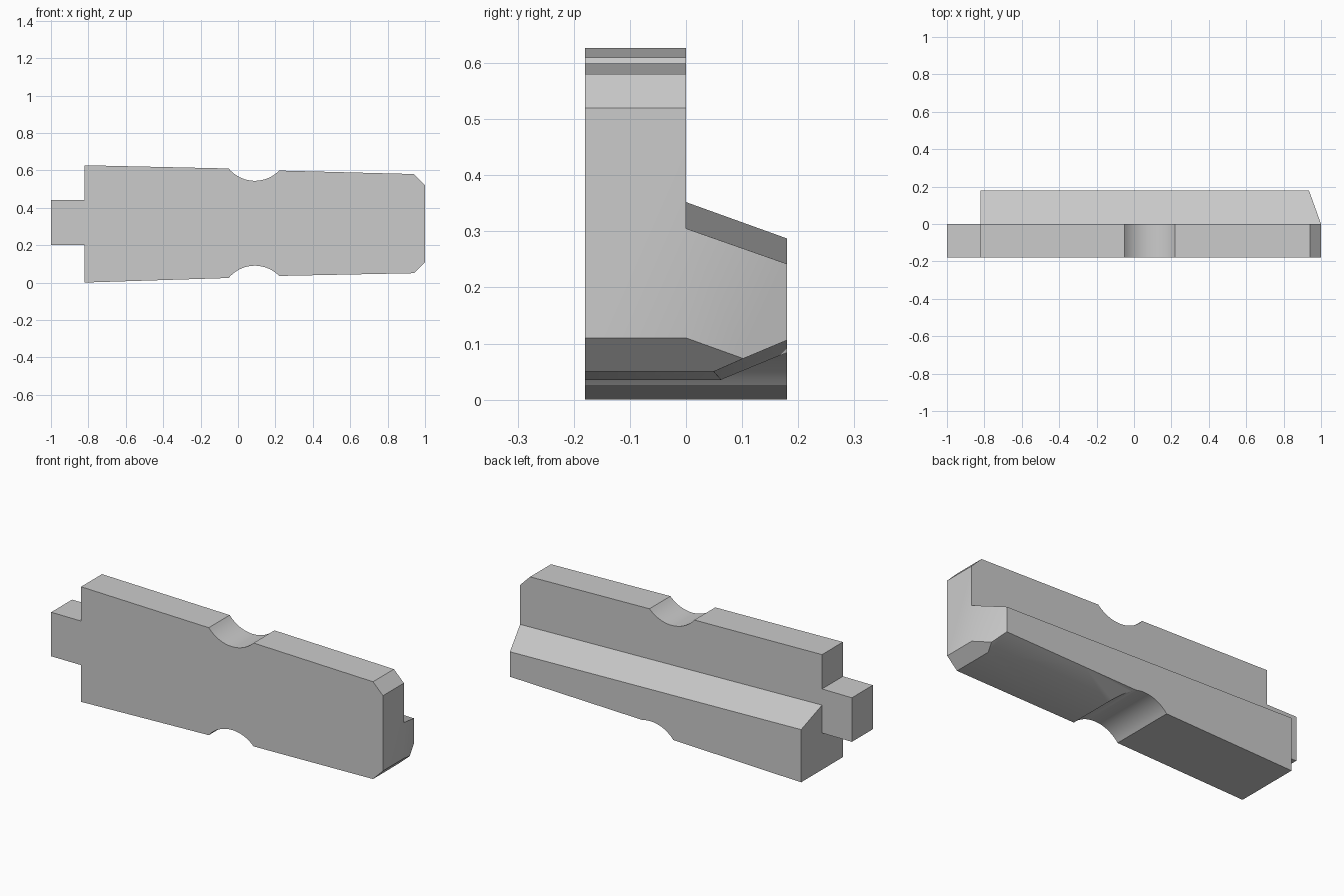
import bpy, bmesh, math

if "Cube" in bpy.data.objects:
    bpy.data.objects.remove(bpy.data.objects["Cube"], do_unlink=True)

HALF = 0.18          # half of the total depth
END_SLOPE = 0.36     # slant of the rear ledge end

grey = bpy.data.materials.new("plain_grey")
grey.use_nodes = True
colour = (0.6, 0.6, 0.6, 1)
grey.diffuse_color = colour
grey.node_tree.nodes["Principled BSDF"].inputs["Base Color"].default_value = colour


def add_object(name, bm):
    bmesh.ops.recalc_face_normals(bm, faces=bm.faces)
    mesh = bpy.data.meshes.new(name)
    bm.to_mesh(mesh)
    bm.free()
    mesh.materials.append(grey)
    obj = bpy.data.objects.new(name, mesh)
    bpy.context.collection.objects.link(obj)
    return obj


def extrude_profile(name, points, y0, y1):
    bm = bmesh.new()
    face = bm.faces.new([bm.verts.new((x, y0, z)) for x, z in points])
    moved = bmesh.ops.extrude_face_region(bm, geom=[face])["geom"]
    verts = [v for v in moved if isinstance(v, bmesh.types.BMVert)]
    bmesh.ops.translate(bm, verts=verts, vec=(0, y1 - y0, 0))
    return add_object(name, bm)


def hull(name, points):
    bm = bmesh.new()
    for p in points:
        bm.verts.new(p)
    bmesh.ops.convex_hull(bm, input=bm.verts)
    return add_object(name, bm)


def groove(cx, cz, radius, x0, x1, sign, steps=20):
    """Arc points of a shallow round notch, from x0 to x1."""
    a0, a1 = (math.asin((x - cx) / radius) for x in (x0, x1))
    angles = [a0 + (a1 - a0) * i / steps for i in range(steps + 1)]
    return [(cx + radius * math.sin(a), cz + sign * radius * math.cos(a)) for a in angles]


# Tapered body outline with a tab, two notches and clipped corners
bottom = groove(0.09, -0.092, 0.182, -0.05, 0.22, 1)
top = groove(0.09, 0.726, 0.182, -0.05, 0.22, -1)
outline = ([(-0.82, 0)] + bottom + [(0.94, 0.05), (1, 0.11), (1, 0.52), (0.94, 0.58)]
           + top[::-1] + [(-0.82, 0.627), (-0.82, 0.44), (-1, 0.44), (-1, 0.2), (-0.82, 0.2)])
body = extrude_profile("body", outline, -HALF, HALF)


def ledge_top(x, y):
    return 0.352 - 0.36 * y - 0.0258 * (x + 0.82)


def under_slope(x, y):
    return 0.03 + 0.43 * (y - 0.05) + 0.028 * (x - 0.22)


# Space above the sloping rear ledge
above = [(x, y, z) for x in (-1.2, 1.2) for y in (0, 0.3) for z in (ledge_top(x, y), 1)]
# Space behind the tab
behind = [(x, y, z) for x in (-1.2, -0.82) for y in (0, 0.3) for z in (-0.2, 1)]
# Slanted end of the ledge
end = [(x, y, z) for y in (0, 0.3) for x in (1 - END_SLOPE * y, 1.3) for z in (-0.2, 1)]
# Rising underside right of the lower notch
under = [(x, y, z) for x in (0.06, 1.2) for y in (-0.05, 0.3) for z in (under_slope(x, y), -0.3)]

cutters = [hull("ledge_cutter", above), hull("tab_cutter", behind),
           hull("end_cutter", end), hull("underside_cutter", under)]
for cutter in cutters:
    cutter.hide_render = True
    mod = body.modifiers.new(cutter.name, "BOOLEAN")
    mod.operation = "DIFFERENCE"
    mod.solver = "EXACT"
    mod.object = cutter

# Bake the cuts, then remove the helpers
graph = bpy.context.evaluated_depsgraph_get()
body_mesh = bpy.data.meshes.new_from_object(body.evaluated_get(graph))
body.modifiers.clear()
body.data = body_mesh
for cutter in cutters:
    bpy.data.objects.remove(cutter, do_unlink=True)

bpy.ops.object.select_all(action="DESELECT")
body.select_set(True)
bpy.context.view_layer.objects.active = body
bpy.ops.object.shade_smooth_by_angle(angle=math.radians(30))
